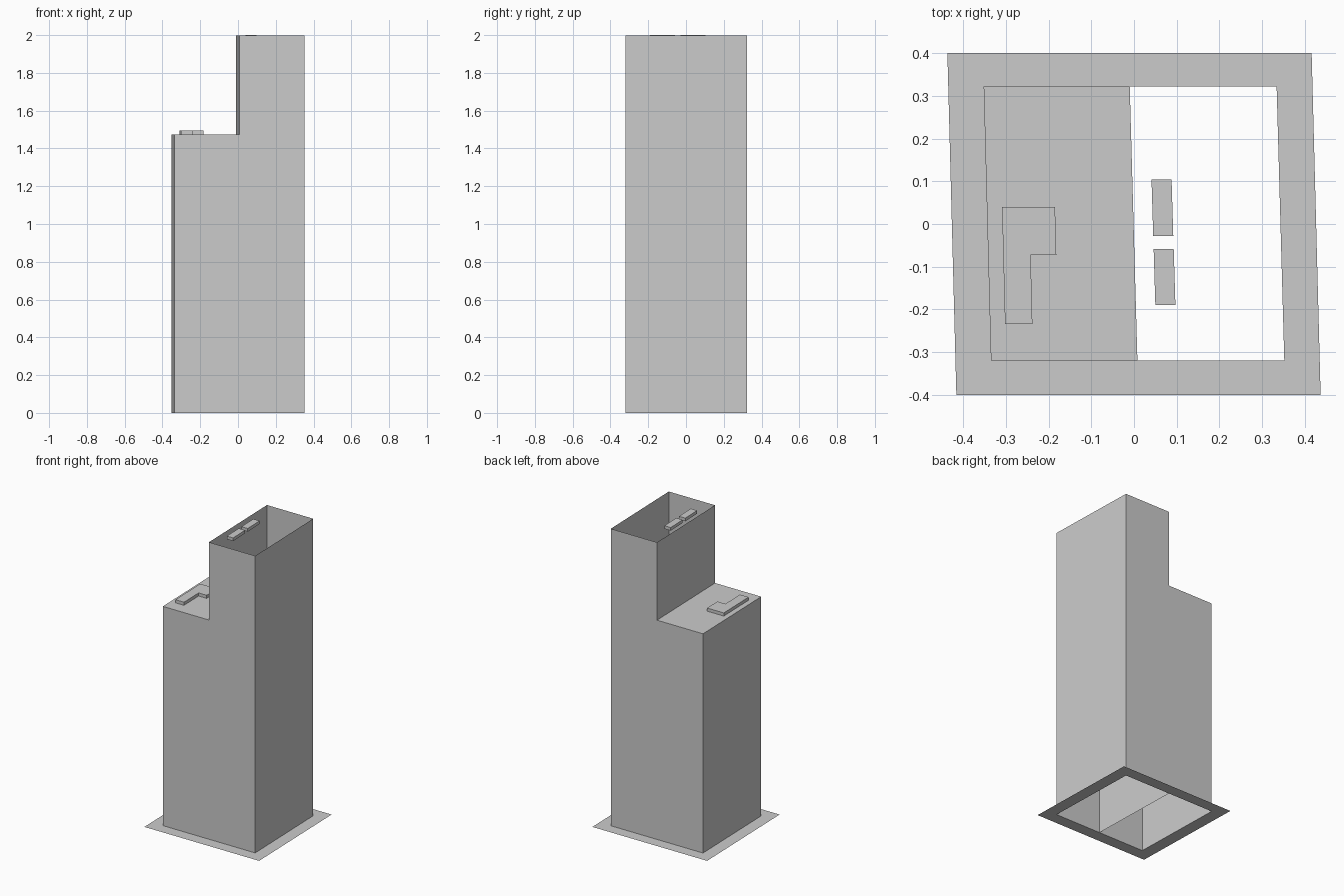
import bpy
import bmesh

cube = bpy.data.objects.get("Cube")
if cube:
    bpy.data.objects.remove(cube, do_unlink=True)

GREY = (0.6, 0.6, 0.6, 1.0)
concrete = bpy.data.materials.new("light_grey")
concrete.use_nodes = True
concrete.diffuse_color = GREY
concrete.node_tree.nodes["Principled BSDF"].inputs["Base Color"].default_value = GREY

ROOF_LOW, ROOF_HIGH, UNIT = 1.474, 1.997, 0.021


def finish(name, bm):
    mesh = bpy.data.meshes.new(name)
    bm.to_mesh(mesh)
    bm.free()
    mesh.materials.append(concrete)
    obj = bpy.data.objects.new(name, mesh)
    bpy.context.collection.objects.link(obj)


def shell(name, outline, bottom, top, roof=True):
    """Thin walls raised from an outline, open below, with an optional roof."""
    bm = bmesh.new()
    low = [bm.verts.new((x, y, bottom)) for x, y in outline]
    high = [bm.verts.new((x, y, top)) for x, y in outline]
    n = len(outline)
    for i in range(n):
        j = (i + 1) % n
        bm.faces.new((low[i], low[j], high[j], high[i]))
    if roof:
        bm.faces.new(high)
    finish(name, bm)


# Slightly skewed footprints, counter-clockwise from the front right corner
footprint = [(-0.335, -0.32), (0.352, -0.32), (0.334, 0.322), (-0.352, 0.322)]
plot = [(-0.416, -0.4), (0.437, -0.4), (0.416, 0.4), (-0.437, 0.4)]
split_front, split_back = (0.008, -0.32), (-0.01, 0.322)

# Low block with a flat roof, and the taller open shaft beside it
shell("low_block", [footprint[0], split_front, split_back, footprint[3]], 0, ROOF_LOW)
shell("tall_block", [split_front, footprint[1], footprint[2], split_back],
      0, ROOF_HIGH, roof=False)

# Flat pavement ring around the footprint
bm = bmesh.new()
outer = [bm.verts.new((x, y, 0)) for x, y in plot]
inner = [bm.verts.new((x, y, 0)) for x, y in footprint]
for i in range(4):
    j = (i + 1) % 4
    bm.faces.new((outer[i], outer[j], inner[j], inner[i]))
finish("pavement", bm)

# L-shaped unit on the low roof
shell("low_roof_unit",
      [(-0.302, -0.234), (-0.238, -0.234), (-0.242, -0.073),
       (-0.182, -0.073), (-0.185, 0.04), (-0.309, 0.04)],
      ROOF_LOW, ROOF_LOW + UNIT)

# Two slim units in the mouth of the tall block
for name, x, y in (("front_top_unit", 0.05, -0.19), ("back_top_unit", 0.045, -0.028)):
    w, d, skew = 0.047, 0.132, 0.004
    shell(name, [(x, y), (x + w, y), (x + w - skew, y + d), (x - skew, y + d)],
          2 - UNIT, 2)
